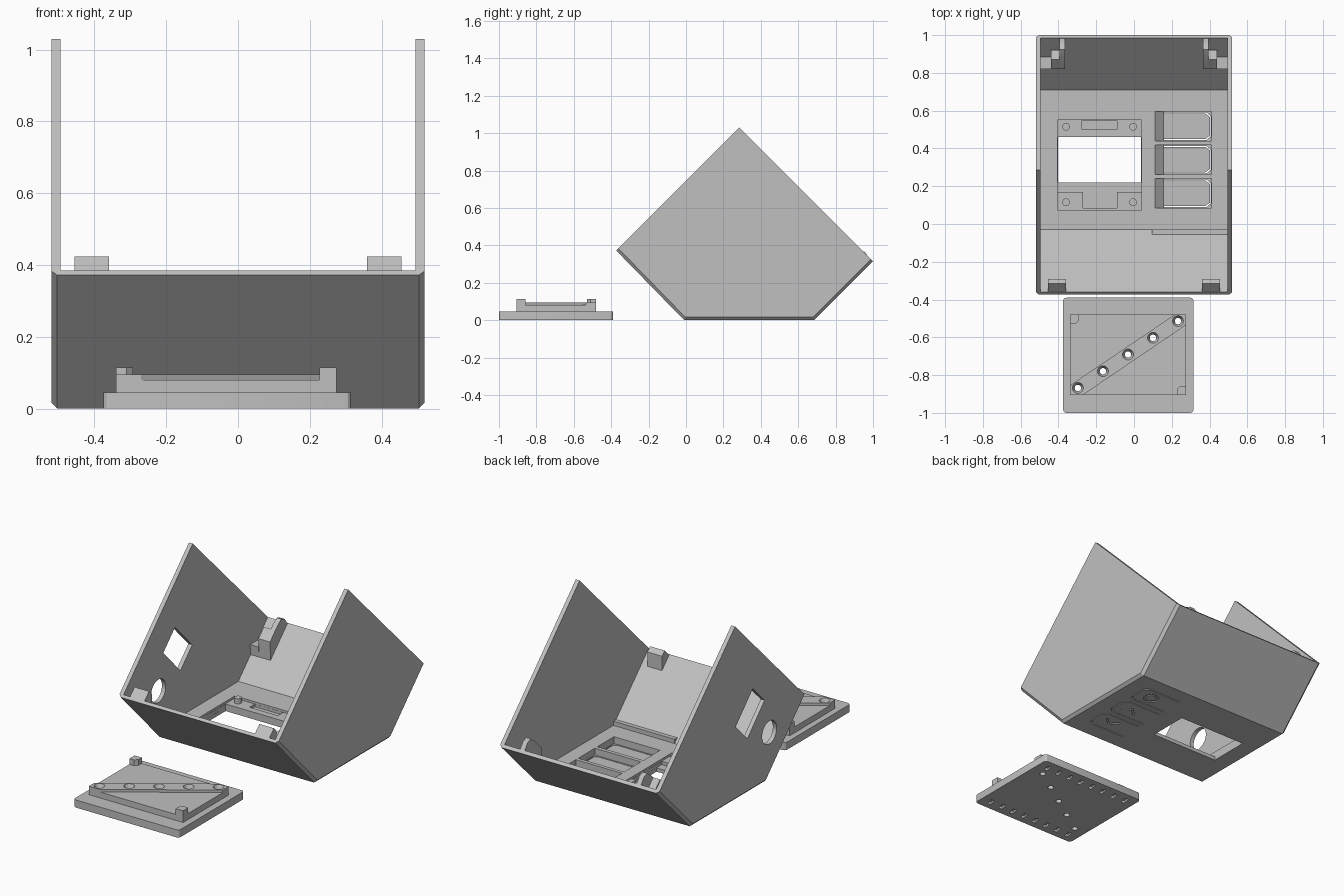
import bpy, bmesh, math

if "Cube" in bpy.data.objects:
    bpy.data.objects.remove(bpy.data.objects["Cube"])

grey = bpy.data.materials.new("light_grey")
grey.diffuse_color = (0.53, 0.53, 0.53, 1)
grey.use_nodes = True
grey.node_tree.nodes["Principled BSDF"].inputs["Base Color"].default_value = grey.diffuse_color


def add(name, bm):
    bmesh.ops.recalc_face_normals(bm, faces=bm.faces)
    me = bpy.data.meshes.new(name)
    bm.to_mesh(me)
    bm.free()
    me.materials.append(grey)
    ob = bpy.data.objects.new(name, me)
    bpy.context.scene.collection.objects.link(ob)
    return ob


def prism_bm(pts, axis, a, b):
    """Extrude a 2D profile along one axis from a to b."""
    place = {'x': lambda p, t: (t, p[0], p[1]),
             'y': lambda p, t: (p[0], t, p[1]),
             'z': lambda p, t: (p[0], p[1], t)}[axis]
    bm = bmesh.new()
    lo = [bm.verts.new(place(p, a)) for p in pts]
    hi = [bm.verts.new(place(p, b)) for p in pts]
    bm.faces.new(lo)
    bm.faces.new(hi)
    n = len(pts)
    for i in range(n):
        j = (i + 1) % n
        bm.faces.new((lo[i], lo[j], hi[j], hi[i]))
    return bm


def prism(name, pts, axis, a, b):
    return add(name, prism_bm(pts, axis, a, b))


def box(name, x0, x1, y0, y1, z0, z1):
    return prism(name, [(x0, y0), (x1, y0), (x1, y1), (x0, y1)], 'z', z0, z1)


def circle(cx, cy, r, n=32):
    return [(cx + r * math.cos(2 * math.pi * i / n),
             cy + r * math.sin(2 * math.pi * i / n)) for i in range(n)]


def cone(name, x, y, z0, r0, z1, r1):
    bm = bmesh.new()
    bmesh.ops.create_cone(bm, cap_ends=True, segments=32, radius1=r0, radius2=r1, depth=z1 - z0)
    bmesh.ops.translate(bm, verts=bm.verts, vec=(x, y, (z0 + z1) / 2))
    return add(name, bm)


def strip(x0, y0, x1, y1, w):
    """Thin rectangle around a line."""
    d = math.hypot(x1 - x0, y1 - y0)
    u, v = -(y1 - y0) / d * w / 2, (x1 - x0) / d * w / 2
    return [(x0 + u, y0 + v), (x1 + u, y1 + v), (x1 - u, y1 - v), (x0 - u, y0 - v)]


def cut(target, cutters):
    for c in cutters:
        c.hide_render = True
        m = target.modifiers.new("cut", 'BOOLEAN')
        m.operation, m.solver, m.object = 'DIFFERENCE', 'EXACT', c
    bpy.context.view_layer.update()
    dg = bpy.context.evaluated_depsgraph_get()
    me = bpy.data.meshes.new_from_object(target.evaluated_get(dg))
    target.modifiers.clear()
    target.data = me
    for c in cutters:
        bpy.data.objects.remove(c)


# Housing: chamfered pentagonal block
outline = [(-0.01, 0), (0.685, 0), (1.0, 0.315), (0.285, 1.03), (-0.373, 0.372)]
bm = prism_bm(outline, 'x', -0.52, 0.52)
ends = [e for e in bm.edges
        if abs(e.verts[0].co.x - e.verts[1].co.x) < 1e-4
        and not any(v.co.z > 1 for v in e.verts)]
bmesh.ops.bevel(bm, geom=ends, offset=0.016, segments=1, profile=0.5, affect='EDGES')
housing = add("housing", bm)

# Hollow inside, open at the top
cutters = [prism("cavity", [(-0.03, 0.055), (0.71, 0.055), (1.2, 0.545), (0.285, 1.5),
                            (-0.455, 0.48)], 'x', -0.495, 0.495)]
# Ports in the left wall
cutters.append(prism("port", [(0.12, 0.60), (0.28, 0.435), (0.17, 0.325), (0.01, 0.49)],
                     'x', -0.6, -0.4))
cutters.append(prism("round_port", circle(-0.035, 0.283, 0.068), 'x', -0.6, -0.4))
# Display pocket, ledge and window
cutters += [box("pocket", -0.405, 0.04, 0.075, 0.55, 0.042, 0.1),
            box("ledge", -0.404, 0.039, 0.17, 0.40, 0.022, 0.1),
            box("window", -0.403, 0.038, 0.22, 0.46, -0.1, 0.1),
            box("rear_notch", -0.275, -0.09, 0.50, 0.549, 0.026, 0.1),
            box("front_notch", -0.27, -0.09, 0.085, 0.18, 0.026, 0.1)]
# Push buttons: ramped pockets, each freed on three sides by a slot
for y0 in (0.085, 0.263, 0.44):
    y1 = y0 + 0.155
    cutters.append(prism("button_pocket", [(0.06, 0.1), (0.155, 0.015), (0.411, 0.015),
                                           (0.411, 0.1)], 'y', y0, y1))
    c = 0.025
    path = [(0.16, y0 + 0.004), (0.408 - c, y0 + 0.004), (0.408, y0 + c),
            (0.408, y1 - c), (0.408 - c, y1 - 0.004), (0.16, y1 - 0.004)]
    inner = [(0.16, y0 + 0.010), (0.402 - c, y0 + 0.010), (0.402, y0 + c + 0.003),
             (0.402, y1 - c - 0.003), (0.402 - c, y1 - 0.010), (0.16, y1 - 0.010)]
    cutters.append(prism("button_slot", path + inner[::-1], 'z', -0.05, 0.03))
# Engraved button marks underneath: ring, up and down chevrons
ring = prism("ring_mark", circle(0.31, 0.518, 0.043), 'z', -0.02, 0.006)
cut(ring, [prism("ring_core", circle(0.31, 0.518, 0.031), 'z', -0.1, 0.1)])
cutters.append(ring)
for yc, s in ((0.34, 1), (0.163, -1)):
    t, k, w = 0.022 * s, 0.045, 0.014 * s
    cutters.append(prism("chevron_mark", [
        (0.31 - k, yc - t), (0.31, yc + t), (0.31 + k, yc - t),
        (0.31 + k, yc - t - w), (0.31, yc + t - w), (0.31 - k, yc - t - w)], 'z', -0.02, 0.006))
cut(housing, cutters)

# Locating pegs for the display
for x in (-0.36, -0.005):
    for y in (0.115, 0.515):
        cone("display_peg", x, y, 0.035, 0.02, 0.072, 0.02)

# Raised step along the front of the floor
box("floor_step", 0.095, 0.496, -0.056, -0.03, 0.05, 0.08)

for s in (-1, 1):
    # Front catches on the rim
    a, b = sorted((s * 0.36, s * 0.455))
    prism("front_catch", [(-0.357, 0.3825), (-0.315, 0.424), (-0.29, 0.40), (-0.29, 0.315),
                          (-0.30, 0.315)], 'x', a, b)
    # Rear brackets: upright fin and corner block
    a, b = sorted((s * 0.365, s * 0.395))
    prism("rear_fin", [(0.825, 0.16), (0.82, 0.28), (0.89, 0.35), (0.925, 0.375),
                       (0.955, 0.365), (0.985, 0.325)], 'x', a, b)
    a, b = sorted((s * 0.39, s * 0.44))
    prism("rear_hook", [(0.825, 0.16), (0.82, 0.28), (0.87, 0.33), (0.92, 0.28),
                        (0.92, 0.255)], 'x', a, b)
    a, b = sorted((s * 0.44, s * 0.497))
    prism("rear_block", [(0.825, 0.16), (0.82, 0.23), (0.87, 0.23), (0.89, 0.23)], 'x', a, b)

# Cover base plate with softened corners
x0, x1, y0, y1, r = -0.375, 0.315, -1.0, -0.39, 0.018
corners = []
for cx, cy, start in ((x1 - r, y1 - r, 0), (x0 + r, y1 - r, 90),
                      (x0 + r, y0 + r, 180), (x1 - r, y0 + r, 270)):
    for i in range(4):
        t = math.radians(start + 30 * i)
        corners.append((cx + r * math.cos(t), cy + r * math.sin(t)))
plate = prism("cover_plate", corners, 'z', 0, 0.045)
plug = box("cover_plug", -0.34, 0.275, -0.905, -0.48, 0.044, 0.08)
rib = prism("cover_rib", [(-0.34, -0.905), (-0.27, -0.905), (0.275, -0.535), (0.275, -0.48),
                          (0.215, -0.48), (-0.34, -0.855)], 'z', 0.079, 0.095)

# Row of countersunk holes through every cover layer
holes = [(-0.297 + 0.1325 * i, -0.868 + 0.0885 * i) for i in range(5)]
for part in (plate, plug, rib):
    tools = []
    for x, y in holes:
        tools.append(cone("hole", x, y, -0.1, 0.017, 0.2, 0.017))
        if part is not plate:
            tools.append(cone("countersink", x, y, 0.055, 0.012, 0.0951, 0.029))
    if part is plate:
        # Shallow slots in two rows underneath
        for i in range(8):
            x = -0.03 + (i - 3.5) * 0.08
            for y in (-0.94, -0.45):
                tools.append(prism("slot", strip(x - 0.006, y - 0.022, x + 0.006, y + 0.022, 0.022),
                                   'z', -0.05, 0.015))
    cut(part, tools)

# Corner posts on the cover, clipped on the inner corner
for px, py, sx, sy in ((-0.34, -0.48, 1, -1), (0.275, -0.905, -1, 1)):
    w, k = 0.048, 0.018
    prism("cover_post", [(px, py), (px + sx * w, py), (px + sx * w, py + sy * (w - k)),
                         (px + sx * (w - k), py + sy * w), (px, py + sy * w)], 'z', 0.044, 0.114)

# Smooth round holes and pegs, crisp edges elsewhere
bpy.ops.object.select_all(action='DESELECT')
for ob in bpy.context.scene.objects:
    ob.select_set(True)
    bpy.context.view_layer.objects.active = ob
bpy.ops.object.shade_smooth_by_angle(angle=math.radians(25))
